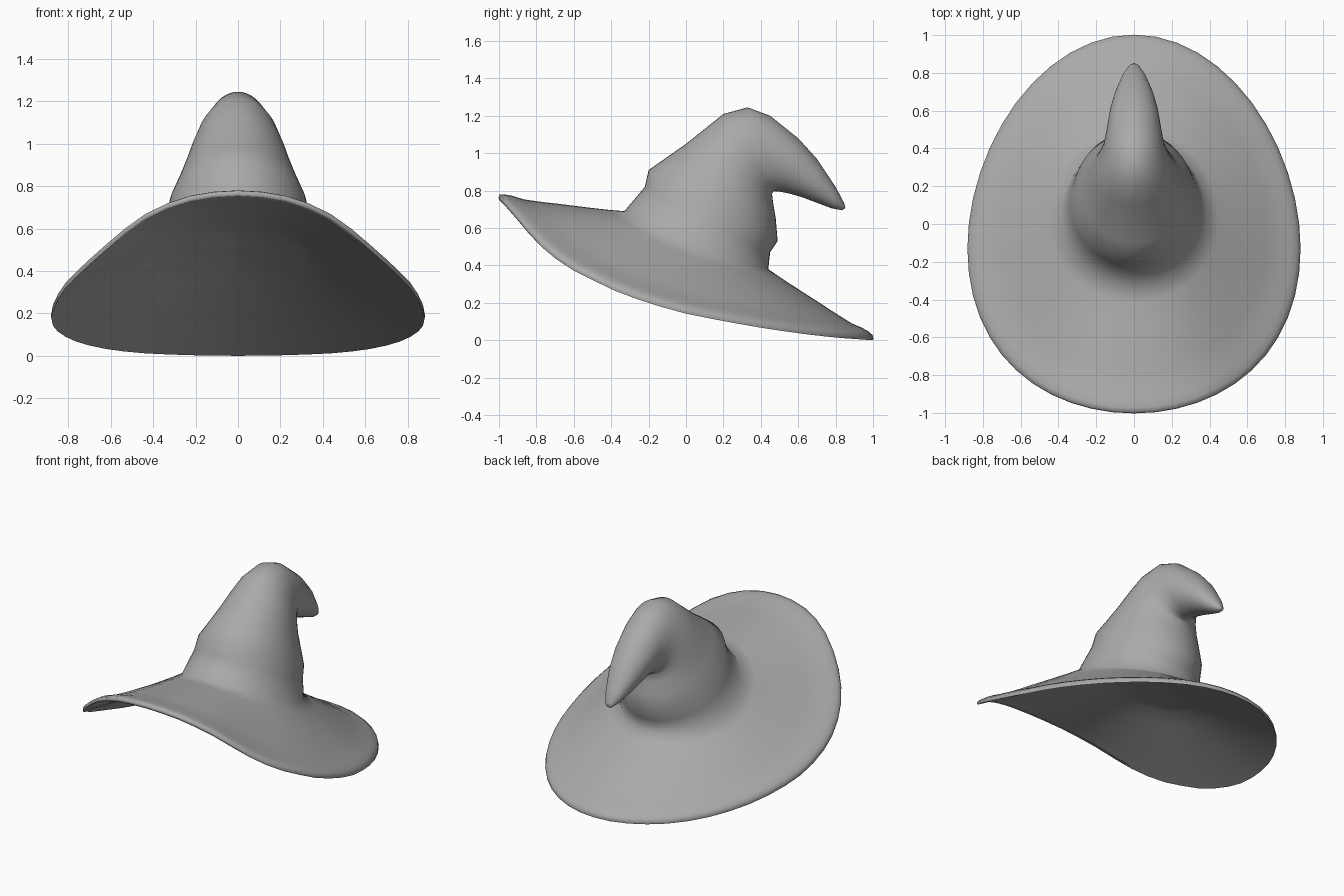
import bpy, bmesh, math
from mathutils import Vector

if "Cube" in bpy.data.objects:
    bpy.data.objects.remove(bpy.data.objects["Cube"])

SIDES = 48
ANGLES = [2 * math.pi * i / SIDES for i in range(SIDES)]

felt = bpy.data.materials.new("grey felt")
felt.diffuse_color = (0.4, 0.4, 0.4, 1)
felt.use_nodes = True
felt.node_tree.nodes["Principled BSDF"].inputs["Base Color"].default_value = felt.diffuse_color

# Height of the drooping brim edge at each depth (y, z)
EDGE = [(-1, .765), (-.97, .735), (-.9, .655), (-.8, .535), (-.7, .45), (-.6, .385),
        (-.4, .285), (-.2, .21), (0, .155), (.2, .115), (.4, .08), (.6, .05),
        (.8, .027), (1, .013)]

# Crown cross-sections: front y, front z, back y, back z, half width
CROWN = [(-.33, .69, .44, .38, .38), (-.22, .82, .45, .47, .342),
         (-.20, .91, .49, .53, .322), (-.10, .98, .48, .65, .28),
         (0, 1.05, .465, .74, .247), (.10, 1.13, .46, .785, .222),
         (.20, 1.21, .47, .797, .194), (.33, 1.245, .50, .795, .16),
         (.45, 1.20, .55, .785, .145), (.60, 1.08, .62, .765, .126),
         (.70, .97, .70, .735, .10), (.80, .82, .78, .705, .06),
         (.845, .735, .835, .695, .025)]


def edge_height(y):
    for (y0, z0), (y1, z1) in zip(EDGE, EDGE[1:]):
        if y <= y1:
            return z0 + (z1 - z0) * (y - y0) / (y1 - y0)
    return EDGE[-1][1]


def edge_ring():
    ring = []
    for t in ANGLES:
        y = -math.cos(t) - .13 * math.sin(t) ** 2
        ring.append(Vector((.88 * math.sin(t), y, edge_height(y))))
    return ring


def crown_ring(section, sag=0):
    fy, fz, by, bz, w = section
    ring = []
    for t in ANGLES:
        k = (1 - math.cos(t)) / 2
        ring.append(Vector((w * math.sin(t), fy + (by - fy) * k,
                            fz + (bz - fz) * k - sag * math.sin(t) ** 2)))
    return ring


def centre(ring):
    return sum(ring, Vector()) / len(ring)


def shrink(ring, factor, lift=0):
    c = centre(ring)
    return [c + (p - c) * factor + Vector((0, 0, lift)) for p in ring]


def blend(a, b, f, lift):
    return [p.lerp(q, f) + Vector((0, 0, lift)) for p, q in zip(a, b)]


edge = edge_ring()
base = crown_ring(CROWN[0], .045)
crown = [base, crown_ring(CROWN[1], .02)] + [crown_ring(s) for s in CROWN[2:]]
inner_base = shrink(base, .93, -.055)

# Shallow domed lining, underside of brim, soft hem, top of brim, then crown to the tip
rings = [shrink(inner_base, f, h) for f, h in ((.2, .05), (.45, .043), (.7, .028), (.87, .012))]
rings += [inner_base]
rings += [blend(inner_base, edge, f, -.012 * f) for f in (.2, .4, .6, .8, .95)]
rings += [blend(base, edge, f, h) for f, h in
          ((1, -.013), (1.004, 0), (.995, .014), (.96, .018), (.9, .016), (.8, .003),
           (.65, 0), (.5, 0), (.3, -.002), (.13, -.002))]
rings += crown

bm = bmesh.new()
loops = [[bm.verts.new(p) for p in ring] for ring in rings]
for a, b in zip(loops, loops[1:]):
    for i in range(SIDES):
        j = (i + 1) % SIDES
        bm.faces.new((a[i], a[j], b[j], b[i]))

# Close the lining and the drooping tip
for loop, offset in ((loops[0], Vector((0, 0, .003))), (loops[-1], Vector((0, .012, -.008)))):
    apex = bm.verts.new(centre([v.co for v in loop]) + offset)
    for i in range(SIDES):
        bm.faces.new((loop[i], loop[(i + 1) % SIDES], apex))
bmesh.ops.recalc_face_normals(bm, faces=bm.faces)

mesh = bpy.data.meshes.new("pointed_hat")
bm.to_mesh(mesh)
bm.free()
mesh.materials.append(felt)
hat = bpy.data.objects.new("pointed_hat", mesh)
bpy.context.collection.objects.link(hat)
bpy.context.view_layer.objects.active = hat
hat.select_set(True)
bpy.ops.object.shade_smooth_by_angle(angle=math.radians(80))
